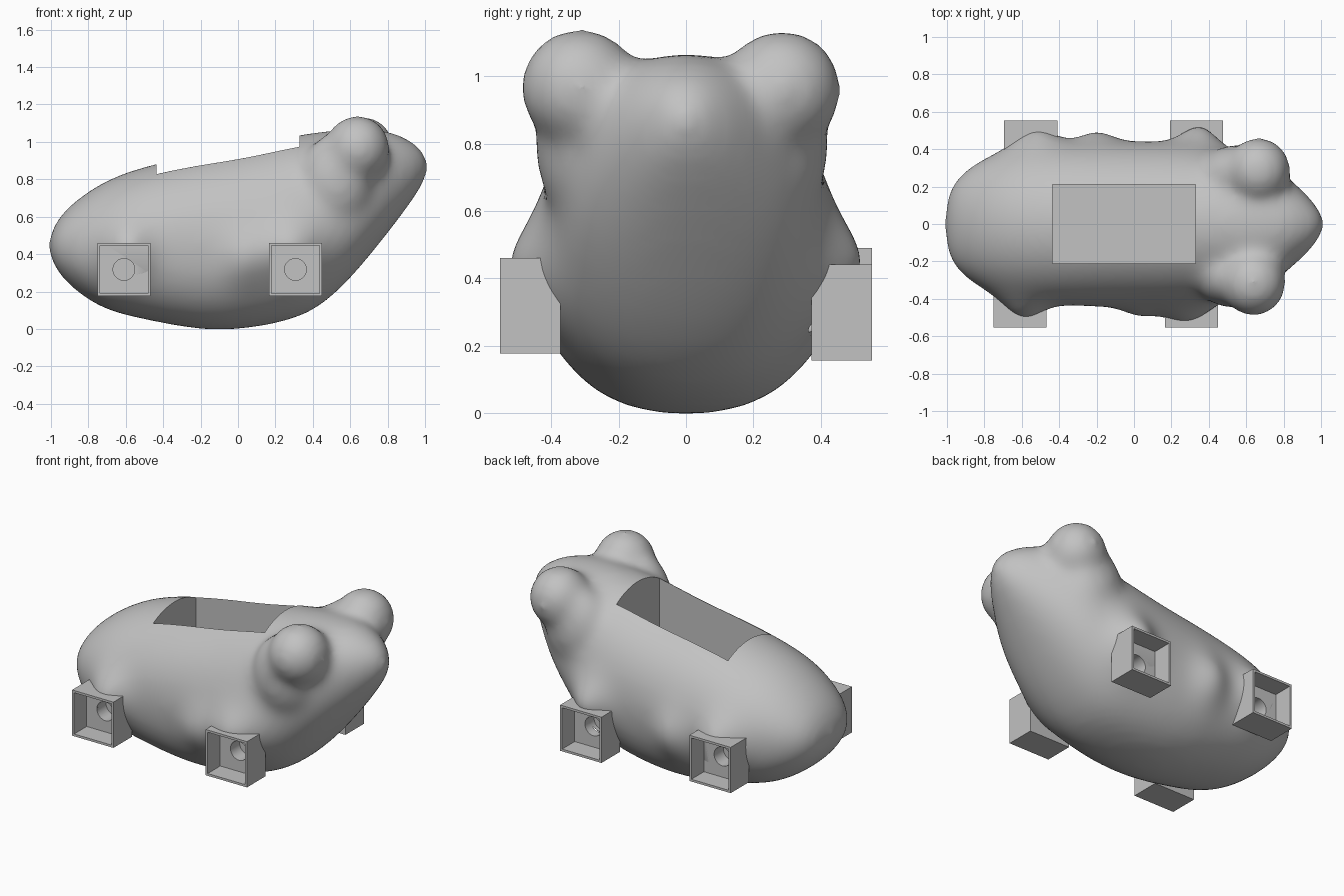
import bpy, bmesh, math
from mathutils import Matrix, Vector

cube = bpy.data.objects.get("Cube")
if cube:
    bpy.data.objects.remove(cube)

grey = bpy.data.materials.new("plain grey")
grey.use_nodes = True
colour = (0.54, 0.54, 0.54, 1)
grey.diffuse_color = colour
grey.node_tree.nodes["Principled BSDF"].inputs["Base Color"].default_value = colour


def make(name, bm):
    bmesh.ops.recalc_face_normals(bm, faces=bm.faces[:])
    mesh = bpy.data.meshes.new(name)
    bm.to_mesh(mesh)
    bm.free()
    mesh.materials.append(grey)
    obj = bpy.data.objects.new(name, mesh)
    bpy.context.collection.objects.link(obj)
    return obj


def activate(obj):
    bpy.ops.object.select_all(action='DESELECT')
    obj.select_set(True)
    bpy.context.view_layer.objects.active = obj


def modify(obj, kind, **settings):
    mod = obj.modifiers.new(kind.lower(), kind)
    for key, value in settings.items():
        setattr(mod, key, value)
    activate(obj)
    bpy.ops.object.modifier_apply(modifier=mod.name)


def box(name, low, high):
    low, high = Vector(low), Vector(high)
    bm = bmesh.new()
    bmesh.ops.create_cube(bm, size=1, matrix=Matrix.Translation((low + high) / 2)
                          @ Matrix.Diagonal((*(high - low), 1)))
    return make(name, bm)


def cut(targets, cutter):
    for obj in targets:
        modify(obj, 'BOOLEAN', operation='DIFFERENCE', solver='EXACT', object=cutter)
    bpy.data.objects.remove(cutter)


# Torso stations: x, bottom, top, half width
stations = [(-0.995, .36, .53, .17), (-0.95, .28, .615, .25), (-0.85, .185, .705, .33),
            (-0.7, .09, .805, .40), (-0.5, .05, .875, .435), (-0.2, -.015, .94, .445),
            (0.05, -.005, .975, .445), (0.3, .045, 1.04, .44), (0.45, .12, 1.06, .415),
            (0.6, .265, 1.07, .385), (0.72, .41, 1.07, .335), (0.82, .535, 1.06, .255),
            (0.91, .655, 1.02, .175), (0.985, .76, .97, .095)]
SIDES = 32
bm = bmesh.new()
rings = []
for x, low, high, width in stations:
    ring = []
    for i in range(SIDES):
        a = 2 * math.pi * i / SIDES
        c, s = math.cos(a), math.sin(a)
        power = 1.0 if s > 0 else 0.86
        y = width * math.copysign(abs(c) ** power, c)
        z = (low + high) / 2 + (high - low) / 2 * math.copysign(abs(s) ** power, s)
        ring.append(bm.verts.new((x, y, z)))
    rings.append(ring)
for a, b in zip(rings, rings[1:]):
    for i in range(SIDES):
        j = (i + 1) % SIDES
        bm.faces.new((a[i], a[j], b[j], b[i]))
for ring, tip in ((rings[0], (-1.02, 0, .445)), (rings[-1], (1.035, 0, .87))):
    pole = bm.verts.new(tip)
    for i in range(SIDES):
        bm.faces.new((ring[i], ring[(i + 1) % SIDES], pole))
body = make("body", bm)
modify(body, 'SUBSURF', levels=1)

# Eye domes and the cheeks below them: centre, radii
lumps = [((.64, -.315, .965), (.175, .18, .18)), ((.665, .285, .96), (.175, .18, .18)),
         ((.53, -.29, .80), (.20, .16, .25)), ((.55, .265, .80), (.20, .16, .25))]
bm = bmesh.new()
for centre, radii in lumps:
    bmesh.ops.create_uvsphere(bm, u_segments=32, v_segments=16, radius=1,
                              matrix=Matrix.Translation(centre) @ Matrix.Diagonal((*radii, 1)))
lump_mesh = make("lumps", bm)
activate(body)
lump_mesh.select_set(True)
bpy.ops.object.join()

# Blend everything into one soft skin
modify(body, 'REMESH', mode='VOXEL', voxel_size=0.022)
modify(body, 'SMOOTH', factor=0.5, iterations=36)

# Haunches and side folds swell softly: x, side, z, strength, spread along x
swells = [(-.60, -1, .42, .22, .13), (.29, -1, .42, .22, .17), (.03, -1, .36, .11, .12),
          (-.53, 1, .43, .20, .14), (.36, 1, .43, .24, .13), (-.20, 1, .38, .12, .12)]
for vert in body.data.vertices:
    p = vert.co
    swell = sum(k * math.exp(-((p.x - x) / w) ** 2 - ((p.z - z) / .16) ** 2)
                for x, side, z, k, w in swells if p.y * side > 0)
    p.y *= 1 + swell

# Pocket in the back
cut([body], box("pocket_cutter", (-.435, -.21, .42), (.33, .21, 1.4)))

# Hollow square axle mounts: centre x, side, centre z
mounts = {"rear_right_mount": (-.61, -1, .318), "front_right_mount": (.307, -1, .318),
          "rear_left_mount": (-.552, 1, .348), "front_left_mount": (.335, 1, .298)}
HALF, WALL = .142, .014
parts = [body]
for name, (x, side, z) in mounts.items():
    def block(label, half, inner, outer):
        ys = sorted((side * inner, side * outer))
        return box(label, (x - half, ys[0], z - half), (x + half, ys[1], z + half))
    mount = block(name, HALF, .372, .553)
    parts.append(mount)
    cut([body, mount], block("recess_cutter", HALF - WALL, .43, .7))
    bm = bmesh.new()
    bmesh.ops.create_cone(bm, cap_ends=True, segments=40, radius1=.058, radius2=.058, depth=.2,
                          matrix=Matrix.Translation((x, side * .44, z))
                          @ Matrix.Rotation(math.pi / 2, 4, 'X'))
    cut([body, mount], make("axle_cutter", bm))

for obj in parts:
    activate(obj)
    bpy.ops.object.shade_smooth_by_angle(angle=math.radians(35))
